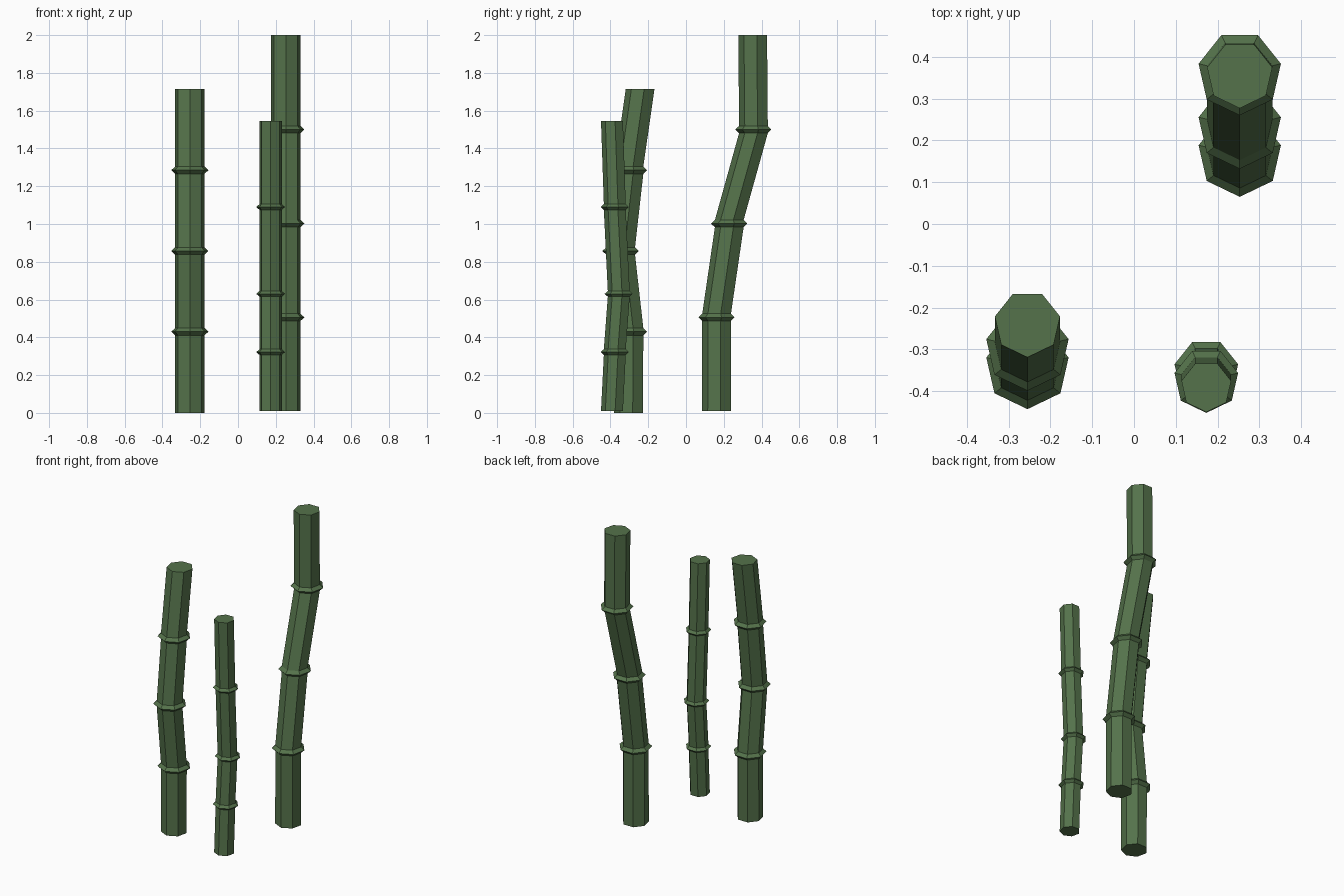
import bpy, bmesh, math

if "Cube" in bpy.data.objects:
    bpy.data.objects.remove(bpy.data.objects["Cube"])

green = bpy.data.materials.new("bamboo_green")
green.diffuse_color = (0.09, 0.17, 0.07, 1.0)
green.use_nodes = True
green.node_tree.nodes["Principled BSDF"].inputs["Base Color"].default_value = green.diffuse_color

SIDES = 7


def stalk(name, x, radius, node_radius, half, path):
    """Loft a seven-sided stalk along (y, z) points; every inner point is a ridged node."""
    bm = bmesh.new()
    sections = [(path[0], radius, 0.0)]
    for p in path[1:-1]:
        sections += [(p, radius, -half), (p, node_radius, 0.0), (p, radius, half)]
    sections.append((path[-1], radius, 0.0))

    loops = []
    for (y, z), r, dz in sections:
        loop = []
        for i in range(SIDES):
            a = -math.pi / 2 + i * math.tau / SIDES
            loop.append(bm.verts.new((x + r * math.cos(a), y + r * math.sin(a), z + dz)))
        loops.append(loop)

    # side walls and end caps
    for low, high in zip(loops, loops[1:]):
        for i in range(SIDES):
            j = (i + 1) % SIDES
            bm.faces.new((low[i], low[j], high[j], high[i]))
    bm.faces.new(loops[0][::-1])
    bm.faces.new(loops[-1])
    bmesh.ops.recalc_face_normals(bm, faces=bm.faces)

    mesh = bpy.data.meshes.new(name)
    bm.to_mesh(mesh)
    bm.free()
    mesh.materials.append(green)
    bpy.context.collection.objects.link(bpy.data.objects.new(name, mesh))


# tall rear stalk
stalk("tall_stalk", 0.253, 0.080, 0.101, 0.019,
      [(0.165, 0.01), (0.166, 0.506), (0.233, 1.002), (0.361, 1.50), (0.357, 2.0)])
# medium left stalk
stalk("medium_stalk", -0.255, 0.080, 0.101, 0.019,
      [(-0.30, 0.0), (-0.298, 0.43), (-0.342, 0.857), (-0.298, 1.285), (-0.239, 1.715)])
# thin front stalk
stalk("thin_stalk", 0.173, 0.061, 0.078, 0.015,
      [(-0.389, 0.01), (-0.374, 0.322), (-0.353, 0.63), (-0.374, 1.09), (-0.389, 1.545)])
